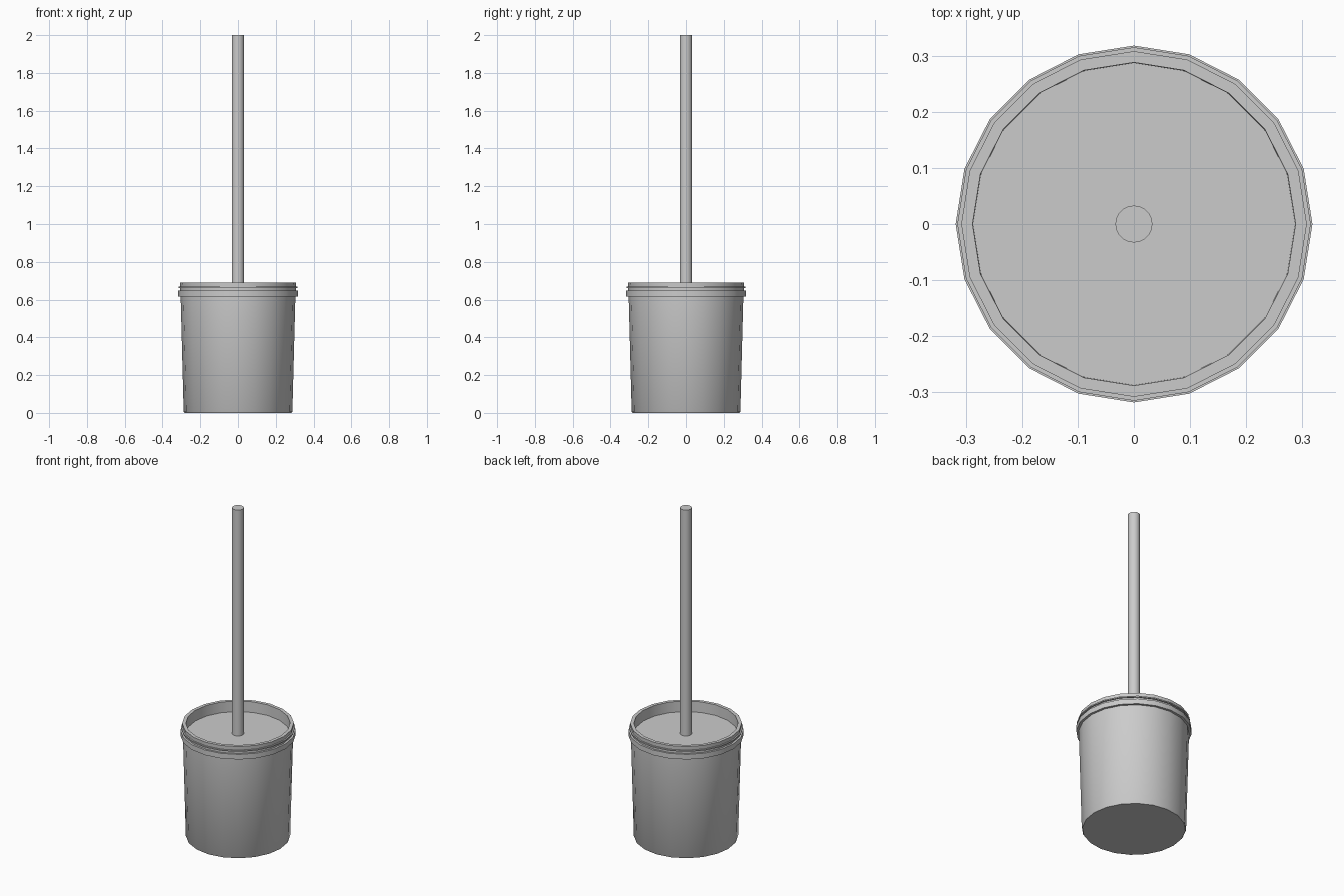
import bpy, bmesh, math

if "Cube" in bpy.data.objects:
    bpy.data.objects.remove(bpy.data.objects["Cube"])

SIDES = 20


def lathe(name, profile, sides=SIDES):
    """Revolve (radius, z) points around z; the open ends are capped."""
    bm = bmesh.new()
    rings = []
    for r, z in profile:
        rings.append([bm.verts.new((r * math.cos(2 * math.pi * i / sides),
                                    r * math.sin(2 * math.pi * i / sides), z))
                      for i in range(sides)])
    for a, b in zip(rings, rings[1:]):
        for i in range(sides):
            j = (i + 1) % sides
            bm.faces.new((a[i], a[j], b[j], b[i]))
    bm.faces.new(rings[0][::-1])
    bm.faces.new(rings[-1])
    bmesh.ops.recalc_face_normals(bm, faces=bm.faces)
    mesh = bpy.data.meshes.new(name)
    bm.to_mesh(mesh)
    bm.free()
    obj = bpy.data.objects.new(name, mesh)
    bpy.context.collection.objects.link(obj)
    bpy.ops.object.select_all(action='DESELECT')
    obj.select_set(True)
    bpy.context.view_layer.objects.active = obj
    bpy.ops.object.shade_smooth_by_angle(angle=math.radians(35))
    return obj


# Tapered bucket with a thick band, a thin lip and a rim; its inner cap is the concrete fill
lathe("bucket_with_fill", [
    (0.284, 0.0), (0.288, 0.006),                # foot
    (0.304, 0.616),                              # tapered wall
    (0.318, 0.616), (0.318, 0.647),              # thick band
    (0.306, 0.647), (0.306, 0.661),
    (0.315, 0.661), (0.315, 0.668),              # thin lip
    (0.307, 0.668), (0.308, 0.690),              # rim
    (0.288, 0.690), (0.287, 0.626),              # inside wall down to the fill
])

# Upright pole set in the fill
lathe("pole", [(0.033, 0.61), (0.033, 2.0)])
